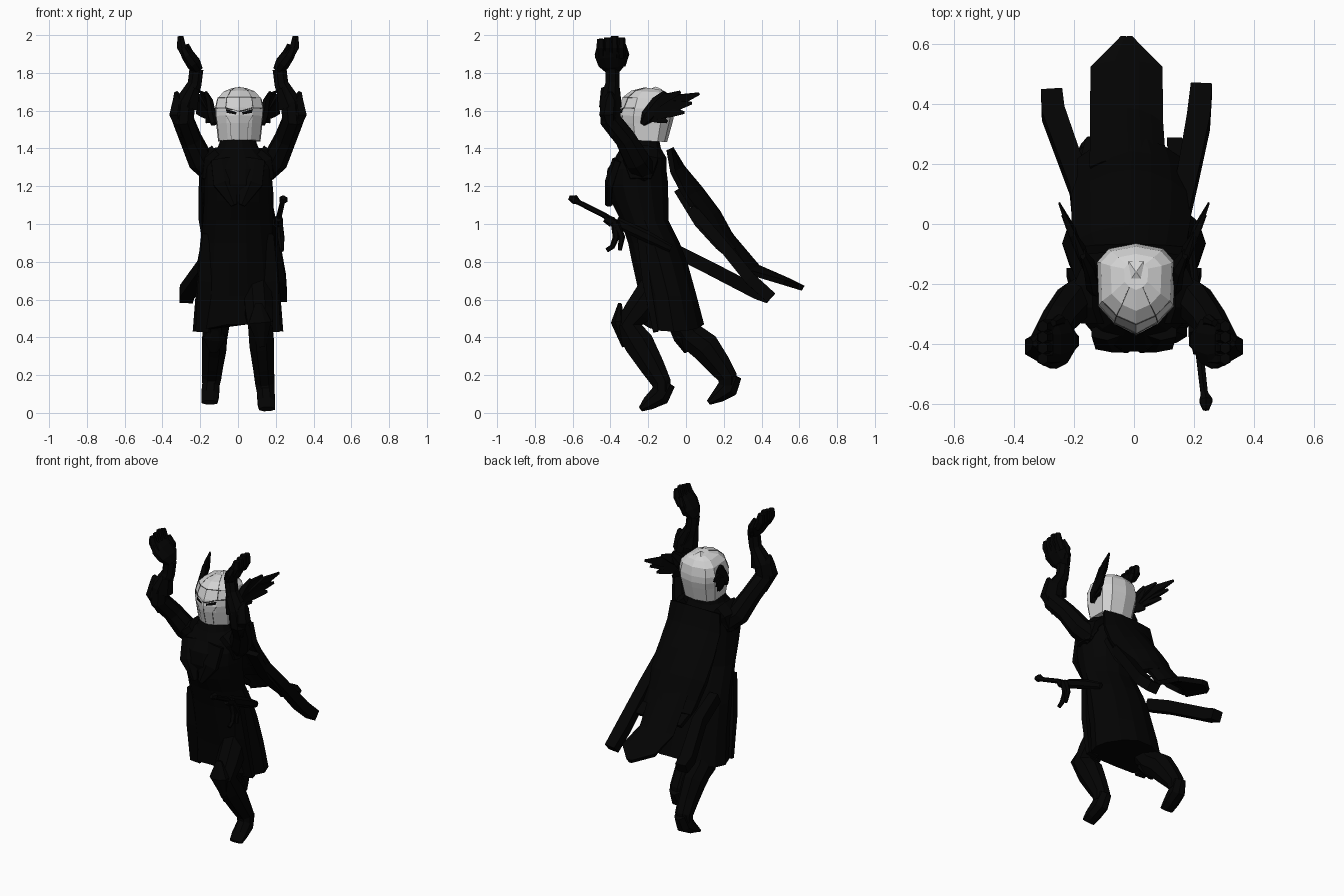
import bpy
import bmesh
import math
from mathutils import Vector

if "Cube" in bpy.data.objects:
    bpy.data.objects.remove(bpy.data.objects["Cube"], do_unlink=True)


def make_material(name, value):
    material = bpy.data.materials.new(name)
    material.use_nodes = True
    colour = (value, value, value, 1)
    material.diffuse_color = colour
    material.node_tree.nodes["Principled BSDF"].inputs["Base Color"].default_value = colour
    return material


BLACK = make_material("black cloth and armour", 0.001)
STEEL = make_material("pale steel", 0.65)
SEAM = make_material("dark steel seam", 0.12)


def finish(name, bm, material):
    bmesh.ops.recalc_face_normals(bm, faces=bm.faces)
    mesh = bpy.data.meshes.new(name)
    bm.to_mesh(mesh)
    bm.free()
    mesh.materials.append(material)
    obj = bpy.data.objects.new(name, mesh)
    bpy.context.collection.objects.link(obj)
    return obj


def loft(name, rings, material):
    """Skin a list of equal point rings and cap both ends."""
    bm = bmesh.new()
    loops = [[bm.verts.new(p) for p in ring] for ring in rings]
    count = len(loops[0])
    for low, high in zip(loops, loops[1:]):
        for i in range(count):
            j = (i + 1) % count
            bm.faces.new((low[i], low[j], high[j], high[i]))
    bm.faces.new(loops[0])
    bm.faces.new(loops[-1])
    return finish(name, bm, material)


def limb(name, path, material=BLACK, sides=8, side=1):
    """Tube through (x, y, z, radius across, radius deep); side -1 mirrors it."""
    points = [Vector((p[0] * side, p[1], p[2])) for p in path]
    rings = []
    for i, (point, p) in enumerate(zip(points, path)):
        along = (points[min(i + 1, len(points) - 1)] - points[max(i - 1, 0)]).normalized()
        guide = Vector((0, 0, 1)) if abs(along.x) > 0.8 else Vector((1, 0, 0))
        across = (guide - along * guide.dot(along)).normalized()
        deep = along.cross(across)
        rings.append([])
        for k in range(sides):
            turn = math.tau * (k + 0.5) / sides
            rings[-1].append(point + across * math.cos(turn) * p[3] + deep * math.sin(turn) * p[-1])
    return loft(name, rings, material)


def sheet(name, rows, thickness):
    """Draped cloth through rows of (y, z, x from, x to, fold of the edges)."""
    bm = bmesh.new()
    columns = 6
    grid = []
    for y, z, start, end, fold in rows:
        line = []
        for c in range(columns + 1):
            t = c / columns
            drop = fold * (2 * t - 1) ** 2
            line.append(bm.verts.new((start + (end - start) * t, y - drop, z - drop / 2)))
        grid.append(line)
    for upper, lower in zip(grid, grid[1:]):
        for c in range(columns):
            bm.faces.new((upper[c], upper[c + 1], lower[c + 1], lower[c]))
    obj = finish(name, bm, BLACK)
    solid = obj.modifiers.new("thickness", "SOLIDIFY")
    solid.thickness = thickness
    solid.offset = 0
    return obj


# Coat body from neck to hem: z, front y, back y, half width
coat = [(1.45, -.33, -.14, .09), (1.4, -.35, -.13, .11), (1.35, -.38, -.1, .17),
        (1.29, -.42, -.1, .18), (1.21, -.43, -.09, .18), (1.12, -.4, -.09, .18), (1.02, -.35, -.09, .185),
        (.9, -.31, -.03, .2), (.8, -.29, .01, .21), (.62, -.25, .06, .225), (.48, -.23, .1, .24)]
rings = []
for z, front, back, half in coat:
    ring = []
    for k in range(14):
        turn = math.tau * k / 14
        dip = .05 * abs(math.cos(turn)) if z < .5 else 0
        ring.append((half * math.cos(turn), (front + back) / 2 + (back - front) / 2 * math.sin(turn), z - dip))
    rings.append(ring)
loft("coat", rings, BLACK)

# Chest plates, skirt panels and shoulder plates
for side, label in ((1, "left"), (-1, "right")):
    limb(label + "_chest_plate", [(.02, -.41, 1.1, .02, .02), (.07, -.4, 1.22, .07, .03),
                                  (.09, -.36, 1.34, .06, .03)], sides=6, side=side)
    limb(label + "_skirt_panel", [(.16, -.24, .95, .04, .03), (.17, -.21, .7, .06, .03),
                                  (.19, -.16, .43, .05, .02)], sides=4, side=side)
    limb(label + "_shoulder_plate", [(.11, -.24, 1.38, .05, .1), (.16, -.24, 1.34, .05, .1),
                                     (.18, -.24, 1.24, .02, .06)], sides=8, side=side)

# Cape with a long pointed middle panel and trailing strips
sheet("cape", [(-.08, 1.4, -.185, .16, .01), (-.02, 1.3, -.2, .17, .05), (.08, 1.18, -.2, .18, .08),
               (.17, 1.06, -.2, .18, .08), (.23, .95, -.18, .17, .08), (.28, .88, -.18, .15, .07)], .03)
sheet("cape_middle", [(.21, .97, -.14, .1, .03), (.38, .77, -.14, .09, .05), (.54, .7, -.14, .09, .02),
                      (.62, .66, -.04, -.01, 0)], .03)
for side, label in ((1, "left"), (-1, "right")):
    sheet(label + "_cape_edge", [(-.05, 1.18, .1 * side, .18 * side, 0), (.06, 1.0, .11 * side, .19 * side, 0),
                                 (.17, .88, .12 * side, .19 * side, 0), (.28, .79, .11 * side, .16 * side, 0)], .03)
limb("left_cape_strip", [(.15, .03, 1.08, .05, .04), (.18, .16, .93, .05, .04),
                         (.215, .34, .71, .055, .045), (.225, .45, .61, .05, .045)], sides=4)
limb("right_coat_tail", [(.17, -.06, .86, .04, .05), (.18, .12, .77, .05, .05),
                         (.27, .37, .64, .055, .05), (.275, .44, .61, .05, .045)], sides=4, side=-1)

# Raised arms with elbow guards and open hands
for side, label in ((1, "left"), (-1, "right")):
    limb(label + "_arm", [(.13, -.22, 1.28, .07), (.2, -.26, 1.34, .07), (.25, -.32, 1.45, .06),
                          (.29, -.4, 1.55, .06), (.28, -.4, 1.64, .06), (.23, -.39, 1.74, .04),
                          (.22, -.39, 1.82, .04)], side=side)
    limb(label + "_elbow_guard", [(.3, -.39, 1.46, .01), (.32, -.41, 1.58, .05),
                                  (.31, -.4, 1.66, .04), (.33, -.4, 1.7, .01)], sides=6, side=side)
    limb(label + "_cuff", [(.27, -.4, 1.62, .07, .06), (.23, -.4, 1.72, .03, .05)], sides=6, side=side)
    limb(label + "_palm", [(.21, -.39, 1.81, .03, .04), (.235, -.39, 1.85, .04, .08),
                           (.27, -.4, 1.9, .035, .09), (.29, -.4, 1.93, .025, .08)], side=side)
    for n in range(4):
        y = -.45 + n * .036
        limb(f"{label}_finger_{n + 1}", [(.27, y, 1.89, .03, .022), (.3, y, 1.94, .028, .024),
                                         (.305, y, 1.995 - .008 * abs(n - 2), .018, .02)], sides=6, side=side)
    limb(label + "_thumb", [(.24, -.34, 1.84, .02), (.25, -.32, 1.9, .02), (.27, -.33, 1.95, .012)],
         sides=6, side=side)


# Bent legs: the left one forward, the right one back
def leg(label, side, **parts):
    for part, path in parts.items():
        limb(f"{label}_{part}", [(.155 - .08 * z, y, z, a, b) for y, z, a, b in path], side=side)


leg("left", 1,
    leg=[(-.13, .7, .08, .1), (-.26, .53, .08, .08), (-.31, .46, .07, .08), (-.25, .37, .07, .085),
         (-.18, .25, .06, .07), (-.13, .16, .055, .055), (-.13, .11, .05, .05)],
    foot=[(-.1, .16, .04, .05), (-.14, .09, .05, .06), (-.2, .05, .05, .04), (-.24, .02, .045, .015)],
    knee_guard=[(-.35, .58, .02, .01), (-.36, .48, .065, .04), (-.33, .35, .02, .01)])
leg("right", -1,
    leg=[(-.1, .7, .08, .1), (-.04, .5, .08, .08), (.02, .41, .07, .08), (.1, .35, .07, .085),
         (.17, .26, .06, .07), (.22, .19, .055, .055), (.22, .15, .05, .05)],
    foot=[(.25, .2, .04, .05), (.22, .13, .05, .06), (.17, .09, .05, .04), (.12, .055, .045, .015)],
    knee_guard=[(-.09, .47, .02, .01), (-.03, .4, .065, .04), (0, .32, .02, .01)])

# Faceted helmet: z, front y, back y, half width
half_outline = [(.55, -.78), (.96, -.4), (1, .58), (.7, .88)]
outline = [(0, -1)] + half_outline + [(0, 1)] + [(-x, y) for x, y in reversed(half_outline)]
levels = [(1.44, -.34, -.1, .112), (1.53, -.365, -.075, .122), (1.57, -.37, -.065, .128),
          (1.61, -.36, -.065, .13), (1.665, -.335, -.075, .118), (1.7, -.29, -.1, .085), (1.717, -.22, -.13, .04)]
helm = []
for z, front, back, half in levels:
    helm.append([Vector((.007 + x * half, (front + back) / 2 + y * (back - front) / 2, z - y * .006))
                 for x, y in outline])
loft("helmet", helm, STEEL)


def seam(name, points, width=.002):
    limb(name, [(*p, width) for p in points], SEAM, sides=4)


seam("face_ridge", [ring[0] for ring in helm[:3]])
for column in (1, 9):
    seam(f"crown_seam_{column}", [ring[column] for ring in helm[3:]])
    seam(f"cheek_seam_{column}", [helm[0][column].lerp(helm[0][0], .3), helm[1][column].lerp(helm[1][0], .3),
                                  helm[2][column]])
brow = [helm[3][i] for i in (8, 9, 0, 1, 2)]
brow[2] = helm[3][0].lerp(helm[2][0], .5)
seam("brow_seam", brow, .004)
seam("crown_band", [helm[4][i] for i in (8, 9, 0, 1, 2)])
limb("crown_gem", [(.007, -.16, 1.712, .035, .05), (.007, -.16, 1.727, .002)], STEEL, sides=4)

# Eye slits as thin plates on the face
for column, label in ((1, "left"), (9, "right")):
    bm = bmesh.new()
    corners = []
    for across, up in ((.25, .1), (.95, .35), (1, .85), (.2, .4)):
        low = helm[2][0].lerp(helm[2][column], across)
        high = helm[3][0].lerp(helm[3][column], across)
        corners.append(low.lerp(high, up) + Vector((0, -.004, 0)))
    bm.faces.new([bm.verts.new(c) for c in corners])
    finish(label + "_eye_slit", bm, BLACK)

# Helmet wings: ear mount and swept feathers
tips = [(.25, .07, 1.69), (.24, .03, 1.64), (.22, -.01, 1.59), (.2, -.03, 1.7), (.17, -.1, 1.54)]
for side, label in ((1, "left"), (-1, "right")):
    limb(label + "_wing_mount", [(.125, -.23, 1.53, .02, .015), (.138, -.2, 1.57, .025, .04),
                                 (.15, -.14, 1.64, .02, .045), (.17, -.1, 1.69, .01, .025)], sides=6, side=side)
    for n, tip in enumerate(tips):
        root = Vector((.135, -.21, 1.56))
        middle = root.lerp(Vector(tip), .65) + Vector((-.005, 0, .015))
        limb(f"{label}_wing_feather_{n + 1}", [(*root, .01, .02), (*middle, .015, .04), (*tip, .004, .01)],
             sides=4, side=side)

# Sheathed sword at the left hip
limb("sword_grip", [(.21, -.36, 1.0, .018), (.22, -.44, 1.05, .015), (.235, -.57, 1.115, .014)], sides=6)
limb("sword_pommel", [(.235, -.56, 1.11, .01), (.24, -.59, 1.13, .025), (.24, -.62, 1.14, .012)], sides=6)
limb("sword_collar", [(.215, -.43, 1.03, .02), (.215, -.39, 1.01, .028)], sides=6)
limb("sword_guard_lower", [(.22, -.38, 1.02, .02), (.225, -.37, .93, .018), (.23, -.39, .88, .014),
                           (.23, -.42, .86, .012)], sides=6)
limb("sword_guard_upper", [(.22, -.37, 1.0, .02), (.23, -.34, .93, .018), (.235, -.35, .86, .01)], sides=6)
limb("scabbard", [(.2, -.37, 1.01, .02, .03), (.2, -.2, .93, .02, .03), (.19, -.08, .87, .012, .02)], sides=6)
